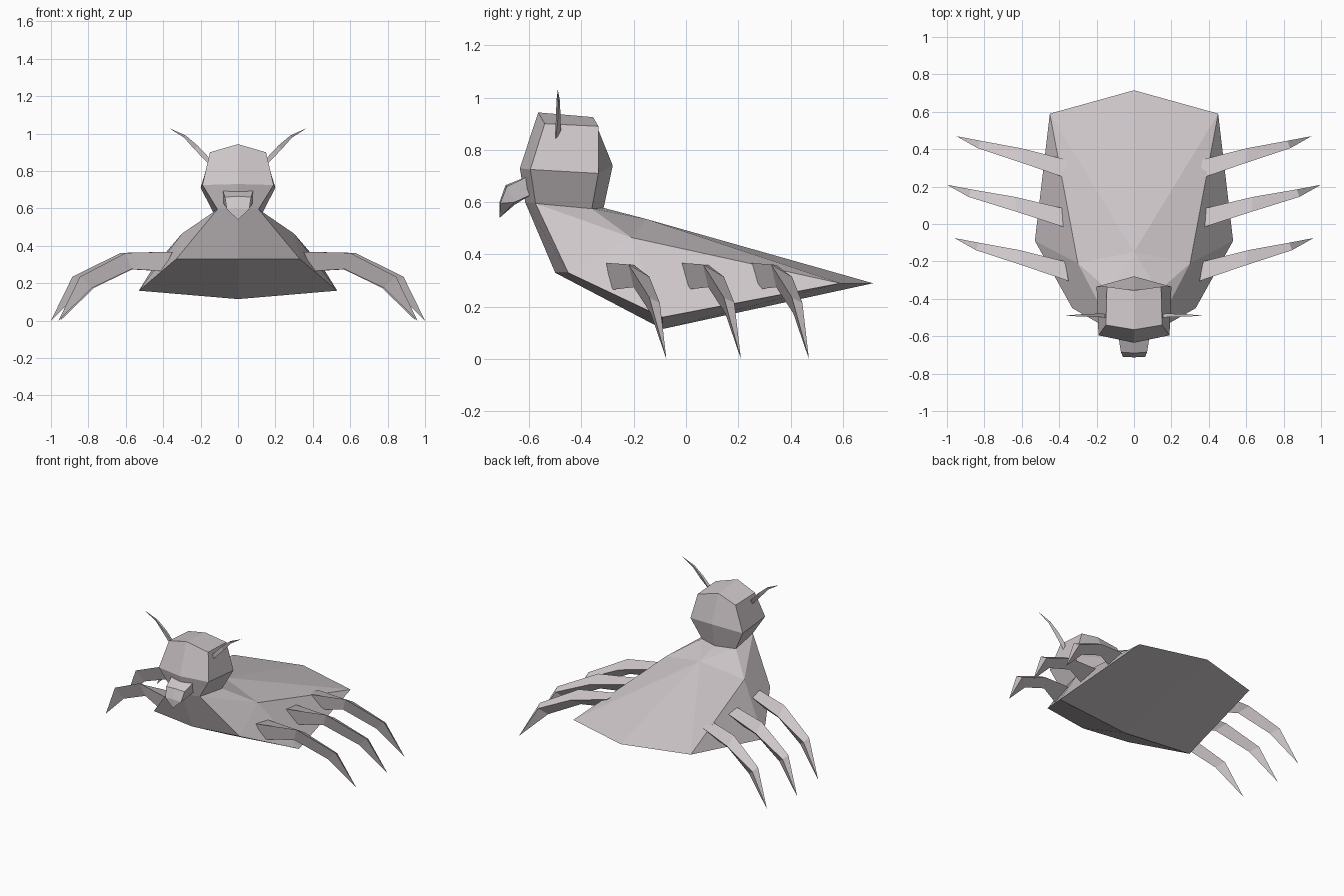
import bpy, bmesh

if "Cube" in bpy.data.objects:
    bpy.data.objects.remove(bpy.data.objects["Cube"])

shell = bpy.data.materials.new("pale mauve grey")
shell.diffuse_color = (0.62, 0.57, 0.59, 1)
shell.use_nodes = True
shell.node_tree.nodes["Principled BSDF"].inputs["Base Color"].default_value = shell.diffuse_color


def build(name, verts, faces, both_halves=False):
    """Flat-shaded mesh; both_halves mirrors the half x >= 0 and welds the seam."""
    bm = bmesh.new()
    for side in ((1, -1) if both_halves else (1,)):
        vs = [bm.verts.new((x * side, y, z)) for x, y, z in verts]
        for f in faces:
            bm.faces.new([vs[i] for i in f])
    bmesh.ops.remove_doubles(bm, verts=bm.verts, dist=0.0005)
    bmesh.ops.recalc_face_normals(bm, faces=bm.faces)
    mesh = bpy.data.meshes.new(name)
    bm.to_mesh(mesh)
    bm.free()
    mesh.materials.append(shell)
    ob = bpy.data.objects.new(name, mesh)
    bpy.context.collection.objects.link(ob)
    return ob


def spike(name, rings, tip, side):
    """Tapered limb: lofted rings closed at the root and ending in a point."""
    n = len(rings[0])
    verts = [(x * side, y, z) for r in rings for x, y, z in r]
    verts.append((tip[0] * side, tip[1], tip[2]))
    faces = [tuple(range(n))]
    for k in range(len(rings) - 1):
        for i in range(n):
            j = (i + 1) % n
            faces.append((k * n + i, k * n + j, (k + 1) * n + j, (k + 1) * n + i))
    last = (len(rings) - 1) * n
    faces += [(last + i, last + (i + 1) % n, len(verts) - 1) for i in range(n)]
    return build(name, verts, faces)


# body: neck ring 0-3, front edge 4-5, flank 6, ridge 7, tail 8-9, back 10, belly 11
neck = [(0, -0.615, 0.60), (0.11, -0.575, 0.595), (0.13, -0.36, 0.575), (0, -0.315, 0.578)]
body_pts = neck + [
    (0, -0.50, 0.33), (0.33, -0.45, 0.33), (0.53, -0.09, 0.16), (0.30, -0.21, 0.465),
    (0.45, 0.59, 0.29), (0, 0.715, 0.29), (0, -0.15, 0.535), (0, -0.09, 0.115)]
build("body", body_pts, [
    (0, 1, 5, 4), (1, 2, 7), (1, 7, 5), (5, 7, 6), (7, 8, 6),
    (2, 3, 10), (2, 10, 7), (7, 10, 8), (10, 9, 8), (4, 5, 6, 11), (11, 6, 8, 9)], True)

# head: neck ring, wide brow ring and crown
head_pts = neck + [
    (0, -0.635, 0.73), (0.19, -0.595, 0.725), (0.20, -0.335, 0.71), (0, -0.28, 0.74),
    (0, -0.565, 0.943), (0.15, -0.54, 0.90), (0.145, -0.335, 0.89), (0, -0.355, 0.925)]
head_faces = [(r + i, r + i + 1, r + i + 5, r + i + 4) for r in (0, 4) for i in range(3)]
build("head", head_pts, head_faces + [(8, 9, 10, 11)], True)

# beak: hooked, narrowing to a low tip
build("beak", [
    (0, -0.59, 0.705), (0.085, -0.59, 0.705), (0.08, -0.59, 0.63), (0, -0.59, 0.63),
    (0, -0.69, 0.665), (0.07, -0.685, 0.66), (0.06, -0.655, 0.60), (0, -0.655, 0.59),
    (0, -0.713, 0.60), (0.06, -0.71, 0.595), (0, -0.713, 0.54)], [
    (0, 1, 5, 4), (1, 2, 6, 5), (2, 3, 7, 6), (0, 1, 2, 3),
    (4, 5, 9, 8), (5, 6, 9), (6, 10, 9), (6, 7, 10), (8, 9, 10)], True)

leg_rings = [
    [(0.35, -0.305, 0.368), (0.37, -0.20, 0.36), (0.40, -0.285, 0.265)],
    [(0.60, -0.22, 0.362), (0.61, -0.14, 0.315), (0.57, -0.20, 0.275)],
    [(0.845, -0.14, 0.235), (0.83, -0.10, 0.215), (0.78, -0.135, 0.175)]]
antenna_rings = [
    [(0.135, -0.50, 0.85), (0.165, -0.478, 0.875), (0.15, -0.50, 0.83)],
    [(0.215, -0.497, 0.935), (0.215, -0.48, 0.935), (0.232, -0.49, 0.915)],
    [(0.28, -0.495, 0.99), (0.28, -0.482, 0.99), (0.288, -0.488, 0.978)]]

for side, label in ((1, "right"), (-1, "left")):
    # three curved legs per side
    for part, dx, dy in (("front", 0, 0), ("middle", 0.04, 0.285), ("rear", -0.01, 0.545)):
        rings = [[(x + dx * k / 3, y + dy, z) for x, y, z in r]
                 for k, r in enumerate(leg_rings, 1)]
        spike(f"{part}_leg_{label}", rings, (0.96 + dx, -0.075 + dy, 0.0), side)
    # swept antenna
    spike(f"antenna_{label}", antenna_rings, (0.37, -0.49, 1.03), side)
